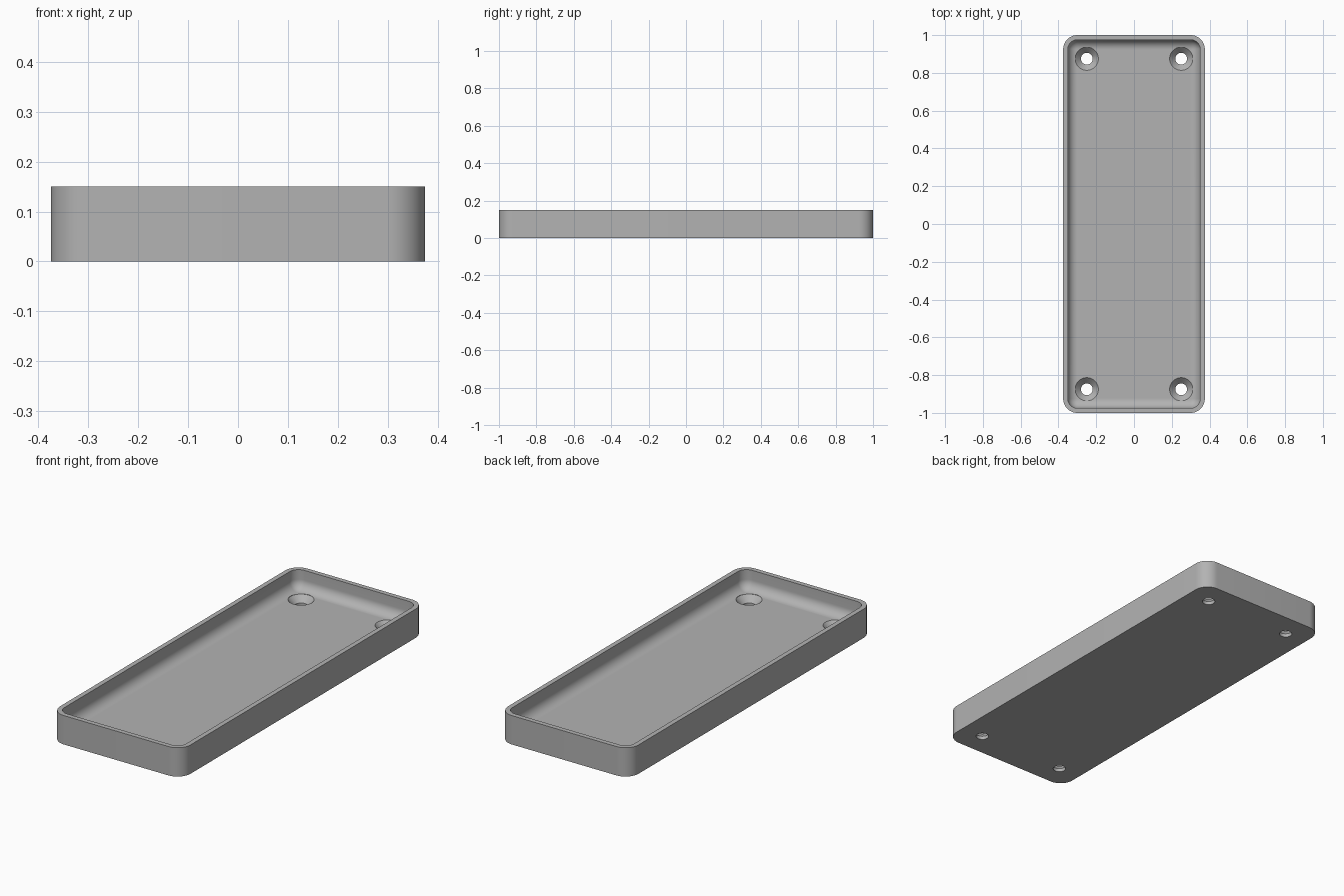
import bpy, bmesh, math

HALF_X, HALF_Y, HEIGHT = 0.375, 1.0, 0.15
CORNER, WALL, FLOOR, FILLET = 0.075, 0.025, 0.05, 0.05
STEPS = 12

cube = bpy.data.objects.get("Cube")
if cube:
    bpy.data.objects.remove(cube, do_unlink=True)

grey = bpy.data.materials.new("plain grey")
grey.use_nodes = True
colour = (0.45, 0.45, 0.45, 1)
grey.diffuse_color = colour
grey.node_tree.nodes["Principled BSDF"].inputs["Base Color"].default_value = colour


def rounded_ring(bm, inset, z):
    """Rounded rectangle of vertices, pulled in from the outer edge."""
    r = CORNER - inset
    ring = []
    for i, (sx, sy) in enumerate([(1, 1), (-1, 1), (-1, -1), (1, -1)]):
        for k in range(STEPS + 1):
            a = (i + k / STEPS) * math.pi / 2
            ring.append(bm.verts.new((sx * (HALF_X - CORNER) + r * math.cos(a),
                                      sy * (HALF_Y - CORNER) + r * math.sin(a), z)))
    return ring


def circle_ring(bm, x, y, r, z, sides=48):
    return [bm.verts.new((x + r * math.cos(2 * math.pi * k / sides),
                          y + r * math.sin(2 * math.pi * k / sides), z))
            for k in range(sides)]


def skin(bm, rings):
    """Bridge successive rings and cap both ends."""
    for a, b in zip(rings, rings[1:]):
        for k in range(len(a)):
            n = (k + 1) % len(a)
            bm.faces.new((a[k], a[n], b[n], b[k]))
    bm.faces.new(rings[0][::-1])
    bm.faces.new(rings[-1])


def make_object(name, bm):
    bmesh.ops.remove_doubles(bm, verts=bm.verts, dist=0.0002)
    bmesh.ops.recalc_face_normals(bm, faces=bm.faces)
    mesh = bpy.data.meshes.new(name)
    bm.to_mesh(mesh)
    bm.free()
    mesh.materials.append(grey)
    obj = bpy.data.objects.new(name, mesh)
    bpy.context.collection.objects.link(obj)
    return obj


# Tray shell: outer wall, rim, inner wall, filleted floor
profile = [(0, 0), (0, HEIGHT), (WALL, HEIGHT)]
for k in range(STEPS + 1):
    a = k / STEPS * math.pi / 2
    profile.append((WALL + FILLET * (1 - math.cos(a)),
                    FLOOR + FILLET * (1 - math.sin(a))))
bm = bmesh.new()
skin(bm, [rounded_ring(bm, inset, z) for inset, z in profile])
tray = make_object("tray", bm)

# Four countersunk screw holes
bm = bmesh.new()
for x in (-0.25, 0.25):
    for y in (-0.875, 0.875):
        skin(bm, [circle_ring(bm, x, y, r, z) for r, z in
                  [(0.031, -0.05), (0.031, 0.018), (0.0615, 0.05), (0.0615, 0.12)]])
cutter = make_object("screw_hole_cutter", bm)
cutter.hide_render = True

cut = tray.modifiers.new("screw holes", "BOOLEAN")
cut.operation = "DIFFERENCE"
cut.solver = "EXACT"
cut.object = cutter
bpy.ops.object.select_all(action="DESELECT")
tray.select_set(True)
bpy.context.view_layer.objects.active = tray
bpy.ops.object.modifier_apply(modifier=cut.name)
bpy.data.objects.remove(cutter, do_unlink=True)
bpy.ops.object.shade_smooth_by_angle(angle=math.radians(30))
